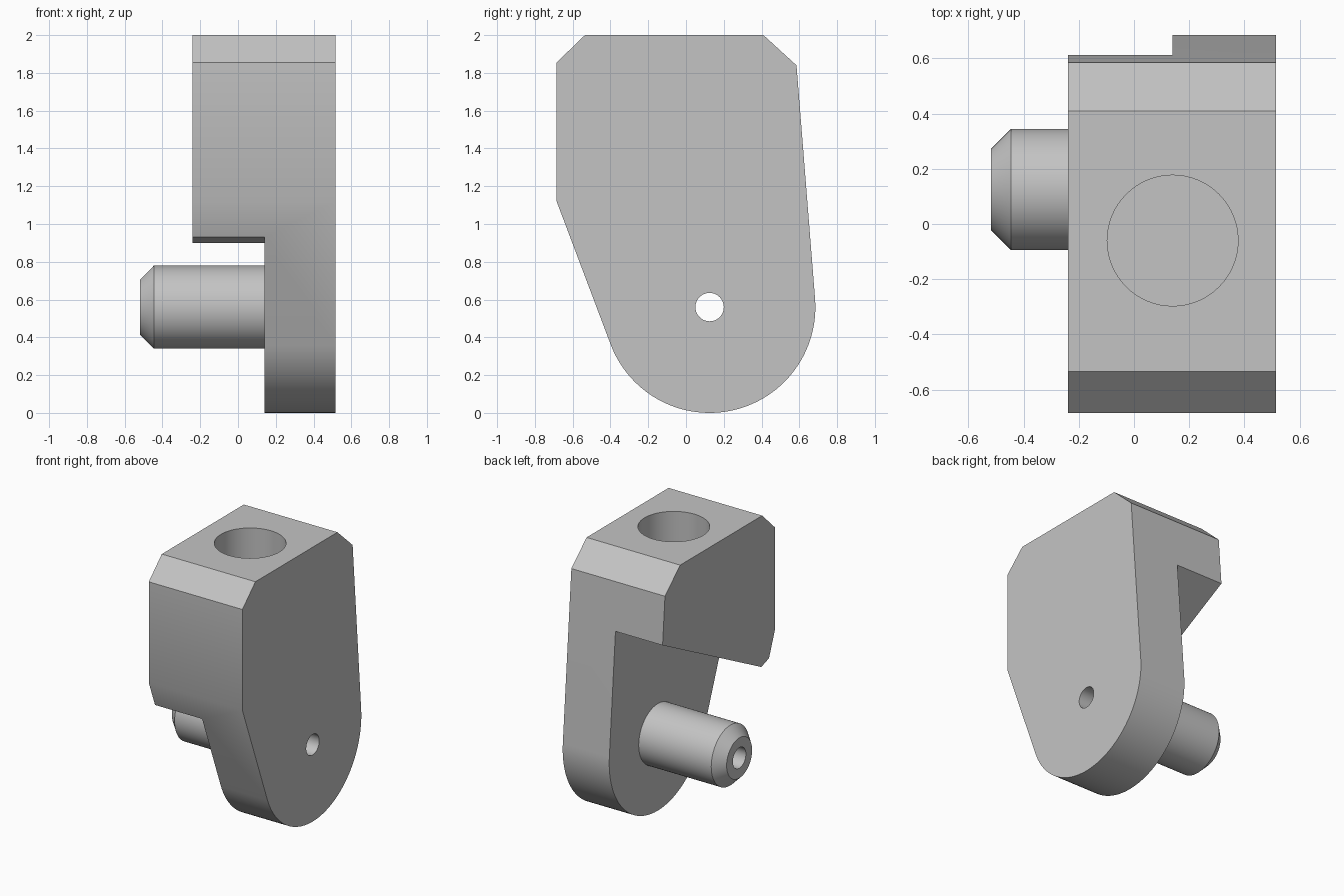
import bpy
import bmesh
import math
from mathutils import Matrix, Vector

if "Cube" in bpy.data.objects:
    bpy.data.objects.remove(bpy.data.objects["Cube"], do_unlink=True)

grey = bpy.data.materials.new("machined grey")
grey.use_nodes = True
COLOUR = (0.55, 0.55, 0.55, 1)
grey.diffuse_color = COLOUR
grey.node_tree.nodes["Principled BSDF"].inputs["Base Color"].default_value = COLOUR

# Shared axis of the rounded foot, the pin and the small bore
AXIS_Y, AXIS_Z = 0.125, 0.56
FOOT_R, PIN_R, BORE_R = 0.56, 0.22, 0.075
PLATE_IN, PLATE_OUT, BLOCK_END = 0.14, 0.515, -0.24


def finish(name, bm):
    bmesh.ops.recalc_face_normals(bm, faces=bm.faces)
    mesh = bpy.data.meshes.new(name)
    bm.to_mesh(mesh)
    bm.free()
    mesh.materials.append(grey)
    obj = bpy.data.objects.new(name, mesh)
    bpy.context.collection.objects.link(obj)
    return obj


def extrude_x(name, profile, x0, x1):
    """Prism from a (y, z) outline running along x."""
    bm = bmesh.new()
    face = bm.faces.new([bm.verts.new((x0, y, z)) for y, z in profile])
    out = bmesh.ops.extrude_face_region(bm, geom=[face])
    verts = [v for v in out["geom"] if isinstance(v, bmesh.types.BMVert)]
    bmesh.ops.translate(bm, verts=verts, vec=(x1 - x0, 0, 0))
    return finish(name, bm)


def cylinder(name, radius, depth, centre, along_x=False):
    bm = bmesh.new()
    turn = Matrix.Rotation(math.pi / 2, 4, "Y") if along_x else Matrix()
    bmesh.ops.create_cone(bm, cap_ends=True, segments=64, radius1=radius,
                          radius2=radius, depth=depth,
                          matrix=Matrix.Translation(centre) @ turn)
    return finish(name, bm)


def select_only(obj):
    bpy.ops.object.select_all(action="DESELECT")
    obj.select_set(True)
    bpy.context.view_layer.objects.active = obj


def cut(obj, cutter):
    mod = obj.modifiers.new("cut", "BOOLEAN")
    mod.operation, mod.solver, mod.object = "DIFFERENCE", "EXACT", cutter
    select_only(obj)
    bpy.ops.object.modifier_apply(modifier=mod.name)
    bpy.data.objects.remove(cutter, do_unlink=True)


# Body outline: bevelled top, tapering sides, rounded foot
outline = [(-0.535, 2), (-0.685, 1.855), (-0.685, 1.12)]
STEPS = 56
start, end = math.radians(-158.7), math.radians(4.5)
for i in range(STEPS + 1):
    a = start + (end - start) * i / STEPS
    outline.append((AXIS_Y + FOOT_R * math.cos(a), AXIS_Z + FOOT_R * math.sin(a)))
outline += [(0.585, 1.84), (0.41, 2)]
body = extrude_x("bracket_body", outline, BLOCK_END, PLATE_OUT)

# Sloped relief under the block, leaving the side plate
relief = [(-0.9, 0.93), (-0.611, 0.93), (-0.525, 0.9), (0.607, 1.49),
          (0.9, 1.643), (0.9, -0.2), (-0.9, -0.2)]
cut(body, extrude_x("relief_cutter", relief, -0.6, PLATE_IN))

# Blind socket in the top and small bore through the plate
cut(body, cylinder("socket_cutter", 0.237, 1.2, (0.14, -0.06, 2.0)))
cut(body, cylinder("bore_cutter", BORE_R, 1.0, (0.3, AXIS_Y, AXIS_Z), True))

# Hollow pin with a bevelled tip, turned about its axis
bm = bmesh.new()
section = [(PLATE_IN, PIN_R), (-0.445, PIN_R), (-0.518, 0.147),
           (-0.518, BORE_R), (PLATE_IN, BORE_R)]
verts = [bm.verts.new((x, AXIS_Y, AXIS_Z + r)) for x, r in section]
edges = [bm.edges.new(pair) for pair in zip(verts, verts[1:])]
bmesh.ops.spin(bm, geom=verts + edges, cent=Vector((0, AXIS_Y, AXIS_Z)),
               axis=(1, 0, 0), angle=2 * math.pi, steps=64)
bmesh.ops.remove_doubles(bm, verts=bm.verts, dist=0.0005)
pin = finish("hollow_pin", bm)

for obj in (body, pin):
    select_only(obj)
    bpy.ops.object.shade_smooth_by_angle(angle=math.radians(30))
